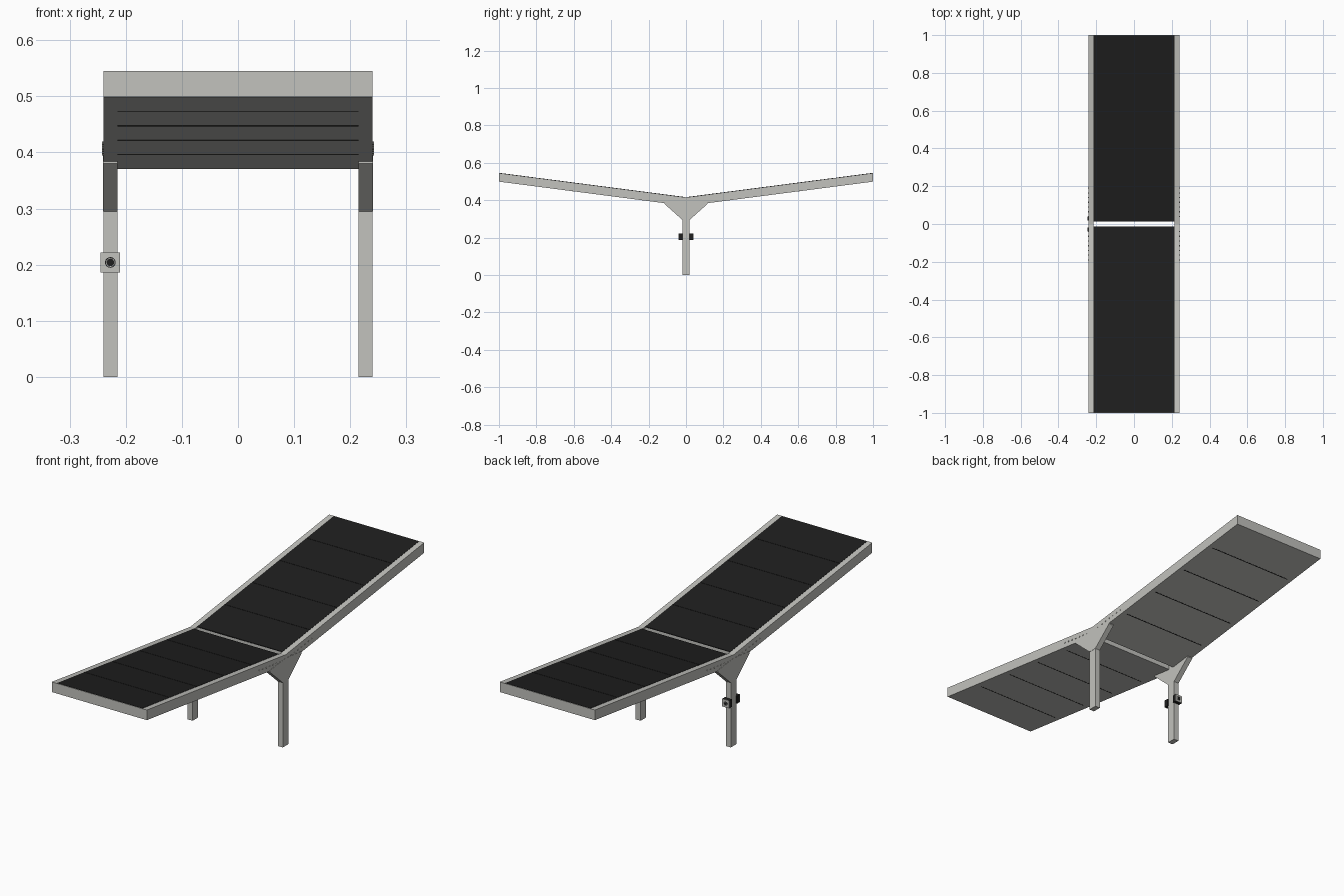
import bpy, bmesh, math

if "Cube" in bpy.data.objects:
    bpy.data.objects.remove(bpy.data.objects["Cube"])

SLOPE = 0.13           # rise of each wing per unit of y
Z_BOT, Z_TOP = 0.369, 0.415
X_IN, X_OUT = 0.215, 0.24


def material(name, rgb):
    m = bpy.data.materials.new(name)
    m.diffuse_color = (*rgb, 1)
    m.use_nodes = True
    m.node_tree.nodes["Principled BSDF"].inputs["Base Color"].default_value = m.diffuse_color
    return m


GREY = material("light grey metal", (0.54, 0.54, 0.51))
BLACK = material("black panel", (0.013, 0.013, 0.013))


def prism(name, profile, x0, x1, mat):
    """Extrude a closed (y, z) outline from x0 to x1."""
    bm = bmesh.new()
    a = [bm.verts.new((x0, y, z)) for y, z in profile]
    b = [bm.verts.new((x1, y, z)) for y, z in profile]
    bm.faces.new(a)
    bm.faces.new(b[::-1])
    n = len(profile)
    for i in range(n):
        j = (i + 1) % n
        bm.faces.new((a[i], b[i], b[j], a[j]))
    bmesh.ops.recalc_face_normals(bm, faces=bm.faces)
    me = bpy.data.meshes.new(name)
    bm.to_mesh(me)
    bm.free()
    me.materials.append(mat)
    ob = bpy.data.objects.new(name, me)
    bpy.context.collection.objects.link(ob)
    return ob


def slab(name, s, y0, y1, low, high, half_x, mat):
    """Sloping plate on wing s, with heights measured at y = 0."""
    pts = [(y0, low), (y1, low), (y1, high), (y0, high)]
    return prism(name, [(s * y, h + SLOPE * y) for y, h in pts], -half_x, half_x, mat)


def cylinder(name, loc, r, depth, axis, mat, sides=16):
    rot = (0, math.pi / 2, 0) if axis == "x" else (math.pi / 2, 0, 0)
    bpy.ops.mesh.primitive_cylinder_add(vertices=sides, radius=r, depth=depth,
                                        location=loc, rotation=rot)
    ob = bpy.context.object
    ob.name = name
    ob.data.materials.append(mat)
    bpy.ops.object.shade_smooth_by_angle()
    return ob


# Side rails, gussets and legs
rail = [(-1, Z_BOT + SLOPE), (0, Z_BOT), (1, Z_BOT + SLOPE),
        (1, Z_TOP + SLOPE), (0, Z_TOP), (-1, Z_TOP + SLOPE)]
gusset = [(-0.02, 0.295), (0.02, 0.295), (0.115, 0.38), (0.115, 0.388),
          (0, 0.40), (-0.115, 0.388), (-0.115, 0.38)]
leg = [(-0.02, 0), (0.02, 0), (0.02, 0.31), (-0.02, 0.31)]
for side, sx in (("left", -1), ("right", 1)):
    prism(side + "_rail", rail, sx * X_IN, sx * X_OUT, GREY)
    prism(side + "_gusset", gusset, sx * X_IN, sx * (X_OUT + 0.001), GREY)
    prism(side + "_leg", leg, sx * X_IN, sx * X_OUT, GREY)
    # Small rivets where the rails meet the gusset
    for s in (-1, 1):
        for i in range(7):
            y = 0.04 + 0.025 * i
            z = Z_BOT + 0.023 + SLOPE * y
            cylinder(side + "_rivet", (sx * X_OUT, s * y, z), 0.003, 0.005, "x", GREY, 8)

# Wings: grey deck, black top panels, dark seams, end board
for label, s in (("front", -1), ("back", 1)):
    slab(label + "_deck", s, 0.013, 0.995, Z_BOT, Z_TOP - 0.002, X_IN, GREY)
    slab(label + "_end_board", s, 0.99, 1.0, Z_BOT, Z_TOP, X_OUT, GREY)
    step = (0.998 - 0.012) / 5
    for i in range(5):
        y0 = 0.012 + step * i
        slab(label + "_panel", s, y0 + 0.001, y0 + step - 0.001,
             Z_TOP - 0.004, Z_TOP + 0.001, X_IN, BLACK)
        if i:
            slab(label + "_seam", s, y0 - 0.002, y0 + 0.002,
                 Z_BOT - 0.0006, Z_TOP, X_IN, BLACK)

# Paired blocks on the left leg: black bodies, grey outer plates, dark round centres
cx, cz, h = -0.2275, 0.204, 0.0175
for label, s in (("front", -1), ("back", 1)):
    def ring(y0, y1):
        return [(s * y0, cz - h), (s * y1, cz - h), (s * y1, cz + h), (s * y0, cz + h)]
    prism(label + "_block", ring(0.018, 0.037), cx - h, cx + h, BLACK)
    prism(label + "_block_plate", ring(0.037, 0.039), cx - h, cx + h, GREY)
    cylinder(label + "_block_ring", (cx, s * 0.0392, cz), 0.0095, 0.001, "y", BLACK, 24)
    cylinder(label + "_block_band", (cx, s * 0.0395, cz), 0.0078, 0.001, "y", GREY, 24)
    cylinder(label + "_block_button", (cx, s * 0.0398, cz), 0.0068, 0.0012, "y", BLACK, 24)
